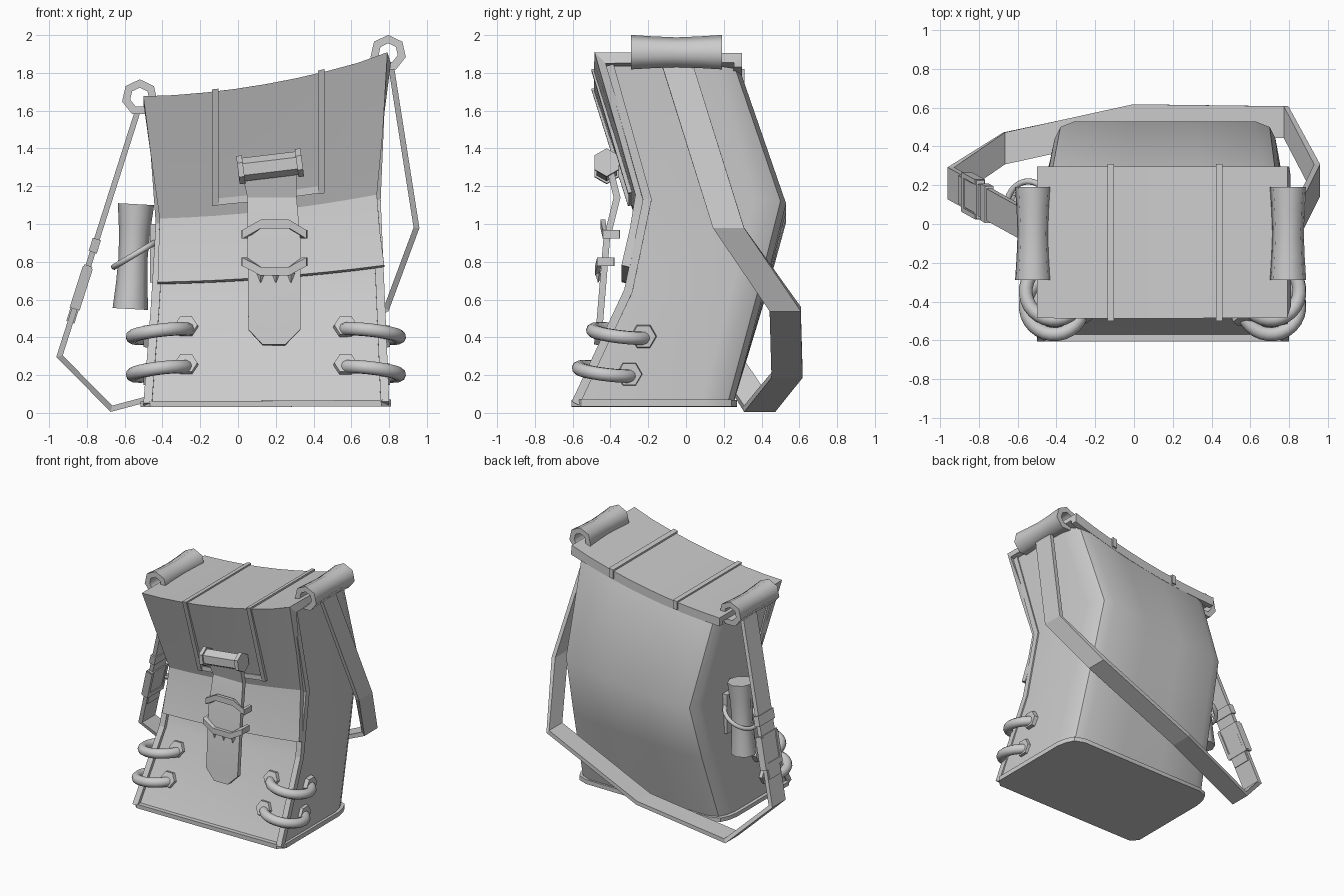
import bpy, bmesh, math
from mathutils import Vector as V

if "Cube" in bpy.data.objects:
    bpy.data.objects.remove(bpy.data.objects["Cube"])


def slant(p):
    # the whole bag leans: heights shrink toward the left side
    t = (0.8 - p[0]) / 1.3
    return V((p[0], p[1], p[2] * (1 - 0.223 * t + 0.102 * t * t)))


def make(name, verts, faces, warp=False, angle=35):
    me = bpy.data.meshes.new(name)
    me.from_pydata([slant(v) if warp else V(v) for v in verts], [], faces)
    bm = bmesh.new()
    bm.from_mesh(me)
    bmesh.ops.recalc_face_normals(bm, faces=bm.faces)
    bm.to_mesh(me)
    bm.free()
    ob = bpy.data.objects.new(name, me)
    bpy.context.collection.objects.link(ob)
    bpy.ops.object.select_all(action='DESELECT')
    ob.select_set(True)
    bpy.context.view_layer.objects.active = ob
    if angle:
        bpy.ops.object.shade_smooth_by_angle(angle=math.radians(angle))
    return ob


def loft(name, rings, loop=False, **kw):
    n, m = len(rings[0]), len(rings)
    faces = []
    for i in range(m if loop else m - 1):
        a, b = i * n, ((i + 1) % m) * n
        faces += [(a + j, a + (j + 1) % n, b + (j + 1) % n, b + j) for j in range(n)]
    if not loop:
        faces += [tuple(range(n)), tuple(range((m - 1) * n, m * n))]
    return make(name, [p for r in rings for p in r], faces, **kw)


def ribbon(name, path, across, w, t, **kw):
    # flat strap along a path with mitred corners
    path, across = [V(p) for p in path], V(across).normalized()
    rings = []
    for i, p in enumerate(path):
        d0 = (p - path[max(i - 1, 0)]).normalized()
        d1 = (path[min(i + 1, len(path) - 1)] - p).normalized()
        tan = (d0 + d1).normalized()
        k = max(tan.dot(d1 if i == 0 else d0), 0.4)
        n = across.cross(tan).normalized() * t / 2 / k
        s = across * w / 2
        rings.append([p + s + n, p - s + n, p - s - n, p + s - n])
    return loft(name, rings, angle=kw.pop('angle', 0), **kw)


def tube(name, a, b, radii, sides, hole=None, turn=0, **kw):
    a, b = V(a), V(b)
    q = (b - a).to_track_quat('Z', 'Y')
    m = len(radii) - 1
    spec = [(i / m, r) for i, r in enumerate(radii)]
    if hole:
        spec += [(1, hole), (0, hole)]
    ang = [turn + 2 * math.pi * j / sides for j in range(sides)]
    rings = [[a.lerp(b, f) + q @ V((r * math.cos(t), r * math.sin(t), 0)) for t in ang]
             for f, r in spec]
    return loft(name, rings, loop=bool(hole), **kw)


def sheet(name, rows, nx, thick, warp=False, angle=25):
    # rows of (x0, x1, y, z), thickened
    verts = [(x0 + (x1 - x0) * i / nx, y, z) for x0, x1, y, z in rows for i in range(nx + 1)]
    k = nx + 1
    faces = [(r * k + i, r * k + i + 1, (r + 1) * k + i + 1, (r + 1) * k + i)
             for r in range(len(rows) - 1) for i in range(nx)]
    ob = make(name, verts, faces, warp, angle=0)
    mod = ob.modifiers.new('thickness', 'SOLIDIFY')
    mod.thickness, mod.offset, mod.use_even_offset = thick, 0, True
    bpy.ops.object.modifier_apply(modifier=mod.name)
    bpy.ops.object.shade_smooth_by_angle(angle=math.radians(angle))
    return ob


def torus(name, loc, normal, R, r):
    bpy.ops.mesh.primitive_torus_add(location=loc, major_radius=R, minor_radius=r,
                                     major_segments=28, minor_segments=10,
                                     rotation=V(normal).to_track_quat('Z', 'Y').to_euler())
    bpy.context.object.name = name
    bpy.ops.object.shade_smooth()


def section(x0, x1, yf, yb, z, c=0.01):
    # flat front with corners clipped by c, rounded back corners
    cut = [(0, -0.17), (0.015, -0.09), (0.045, -0.03), (0.12, 0)]
    pts = [(x0, yf + c, z)]
    pts += [(x0 + c + (x1 - x0 - 2 * c) * i / 4, yf, z) for i in range(5)]
    pts += [(x1, yf + c, z)]
    pts += [(x1 - a, yb + b, z) for a, b in cut]
    pts += [(x1 - 0.12 + (x0 - x1 + 0.24) * i / 3, yb, z) for i in (1, 2)]
    pts += [(x0 + a, yb + b, z) for a, b in reversed(cut)]
    return pts


# bag body, bottom rim and edge welts
levels = [(-0.49, 0.79, -0.58, 0.25, 0.05), (-0.45, 0.765, -0.30, 0.41, 0.65),
          (-0.425, 0.745, -0.20, 0.53, 1.14), (-0.47, 0.775, -0.40, 0.29, 1.845)]
loft("bag_body", [section(*l) for l in levels], warp=True, angle=40)
loft("bottom_rim", [section(-0.515, 0.81, -0.605, 0.27, z, 0.05) for z in (0.035, 0.07)], warp=True)
for side, s in ((0, 1), (1, -1)):
    ribbon("edge_welt", [(l[side] + s * 0.012, l[2] - 0.005, l[4]) for l in levels],
           (1, 0, 0), 0.045, 0.045, warp=True)

# lid flap over the top and front, with a folded back lip
sheet("lid_flap", [(-0.5, 0.8, 0.275, 1.83), (-0.5, 0.8, 0.275, 1.88), (-0.5, 0.8, -0.455, 1.88),
                   (-0.455, 0.765, -0.34, 1.5), (-0.415, 0.735, -0.245, 1.17),
                   (-0.42, 0.75, -0.275, 0.98), (-0.425, 0.775, -0.32, 0.78)], 8, 0.045, True)

# thin straps over the lid, joined by a cross strap
for x in (-0.12, 0.44):
    ribbon("lid_strap", [(x, 0.298, 1.845), (x, 0.298, 1.907), (x, -0.485, 1.907),
                         (x, -0.295, 1.23)], (1, 0, 0), 0.035, 0.025, warp=True)
ribbon("lid_cross_strap", [(-0.135, -0.292, 1.25), (0.16, -0.292, 1.25), (0.457, -0.292, 1.25)],
       (0, 0, 1), 0.04, 0.025, warp=True)

# closure: hexagonal bar, tongue, chevron keepers with teeth
tube("closure_bar", (0.0, -0.42, 1.285), (0.335, -0.42, 1.325), [0.062, 0.062], 6,
     turn=math.pi / 6, angle=0)
for x in (0.0, 0.31):
    tube("closure_bar_cap", (x, -0.42, 1.285 + x * 0.12), (x + 0.03, -0.42, 1.289 + x * 0.12),
         [0.075, 0.075], 6, turn=math.pi / 6, angle=0)
sheet("closure_tongue", [(0.02, 0.31, -0.40, 1.28), (0.05, 0.31, -0.365, 1.14),
                         (0.05, 0.33, -0.42, 0.92), (0.055, 0.33, -0.46, 0.44),
                         (0.13, 0.25, -0.47, 0.36)], 2, 0.035, angle=10)
for z, dz, y in ((0.945, 0.055, -0.42), (0.80, -0.05, -0.45)):
    ribbon("tongue_keeper", [(0.03, y + 0.07, z), (0.035, y - 0.01, z), (0.12, y - 0.02, z + dz),
                             (0.27, y - 0.02, z + dz), (0.35, y - 0.01, z), (0.355, y + 0.07, z)],
           (0, 0, 1), 0.045, 0.025)
for x in (0.12, 0.2, 0.28):
    tube("keeper_tooth", (x, -0.46, 0.74), (x, -0.465, 0.69), [0.022, 0.002], 4, angle=0)

# rolled tubes on the lid ends
for x, z in ((-0.52, 1.67), (0.795, 1.905)):
    tube("lid_roll", (x, -0.29, z), (x, 0.19, z), [0.096, 0.088, 0.083, 0.088, 0.096], 7,
         hole=0.052, turn=math.pi / 2, angle=55)

# corner rings with hexagonal eyelets
for s, x in ((-1, -0.41), (1, 0.705)):
    for z, y in ((0.42, -0.345), (0.22, -0.42)):
        torus("corner_ring", (x, y, z), (s * 0.12, 0.12, 1), 0.15, 0.036)
        zf = z + 0.035
        f = slant((x, 0, 1)).z
        yf = -0.58 + (zf / f - 0.05) * 0.467
        p, n = V((x - s * 0.135, yf, zf)), V((0, -0.906, 0.42))
        tube("front_eyelet", p - n * 0.02, p + n * 0.025, [0.07, 0.06], 6, angle=0)
        xs = 0.77 if s > 0 else -0.465
        p = V((xs, y + 0.12, z - 0.015))
        tube("side_eyelet", p - V((s * 0.02, 0, 0)), p + V((s * 0.035, 0, 0)),
             [0.075, 0.065], 6, angle=0)

# shoulder strap loop, passing behind the bag
top, low = V((-0.53, -0.02, 1.60)), V((-0.945, 0.21, 0.30))
ribbon("shoulder_strap", [(0.81, -0.045, 1.84), (0.945, 0.225, 0.98), (0.785, 0.525, 0.55),
                          (0.0, 0.535, 0.20), (-0.67, 0.39, 0.022), low, top],
       (0, 1, 0), 0.165, 0.03)


def on_strap(z):
    return top.lerp(low, (1.60 - z) / 1.30)


# strap adjuster
for name, z0, z1, w, t in (("strap_sleeve", 0.48, 0.74, 0.145, 0.045),
                           ("buckle_bar", 0.74, 0.78, 0.20, 0.045),
                           ("buckle_bar", 0.55, 0.59, 0.20, 0.055),
                           ("strap_keeper", 0.85, 0.92, 0.19, 0.045)):
    ribbon(name, [on_strap(z0), on_strap(z1)], (0, 1, 0), w, t)
for dy in (-0.09, 0.09):
    o = V((0, dy, 0))
    ribbon("buckle_side", [on_strap(0.56) + o, on_strap(0.77) + o], (0, 1, 0), 0.025, 0.055)

# small scroll held to the left side by a hoop
tube("side_scroll", (-0.57, 0.09, 0.55), (-0.54, 0.09, 1.105),
     [0.094, 0.083, 0.077, 0.083, 0.096], 8, angle=50)
torus("scroll_hoop", (-0.545, 0.09, 0.84), (-0.6, 0, 1), 0.13, 0.016)
ribbon("scroll_mount", [(-0.44, 0.09, 0.69), (-0.44, 0.09, 1.0)], (0, 1, 0), 0.12, 0.05)
